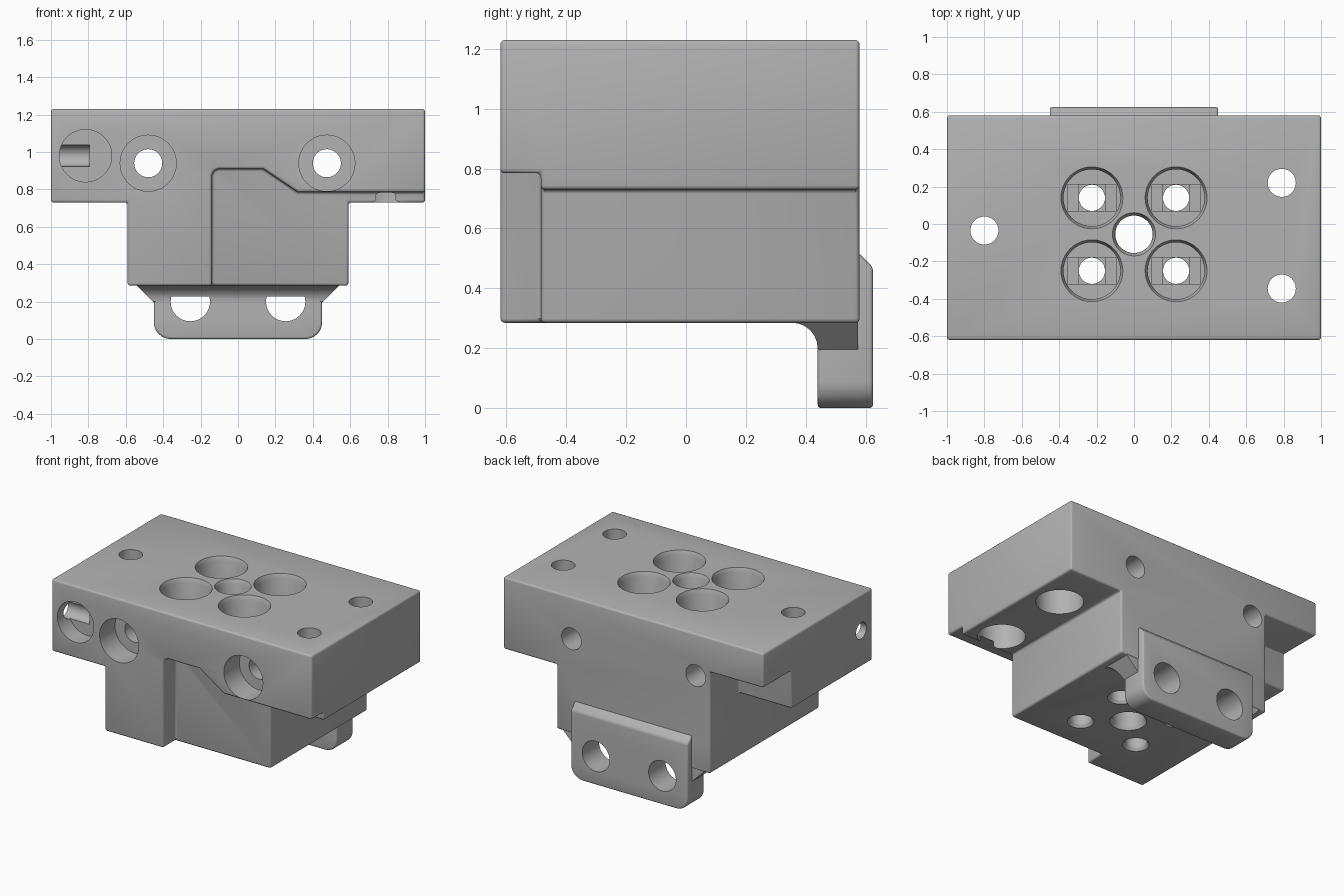
import bpy, bmesh, math
from mathutils import Vector, Matrix

if "Cube" in bpy.data.objects:
    bpy.data.objects.remove(bpy.data.objects["Cube"], do_unlink=True)

grey = bpy.data.materials.new("plain grey")
grey.use_nodes = True
grey.diffuse_color = (0.45, 0.45, 0.45, 1)
grey.node_tree.nodes["Principled BSDF"].inputs["Base Color"].default_value = grey.diffuse_color


def finish(name, bm):
    bmesh.ops.recalc_face_normals(bm, faces=bm.faces)
    mesh = bpy.data.meshes.new(name)
    bm.to_mesh(mesh)
    bm.free()
    ob = bpy.data.objects.new(name, mesh)
    mesh.materials.append(grey)
    bpy.context.collection.objects.link(ob)
    return ob


def prism(name, pts, axis, a, b):
    """Extrude a profile along x (profile in yz) or y (profile in xz)."""
    def place(p, t):
        return (t, p[0], p[1]) if axis == 'x' else (p[0], t, p[1])
    bm = bmesh.new()
    base = bm.faces.new([bm.verts.new(place(p, a)) for p in pts])
    ext = bmesh.ops.extrude_face_region(bm, geom=[base])
    move = Vector(place((0, 0), b - a))
    bmesh.ops.translate(bm, vec=move, verts=[v for v in ext["geom"] if isinstance(v, bmesh.types.BMVert)])
    return finish(name, bm)


def box(x0, x1, y0, y1, z0, z1):
    return prism("cutter", [(x0, z0), (x1, z0), (x1, z1), (x0, z1)], 'y', y0, y1)


def rod(axis, u, v, a, b, r, r_end=None):
    """Cylinder or cone from a to b along an axis; u, v are the other two coordinates."""
    bm = bmesh.new()
    bmesh.ops.create_cone(bm, cap_ends=True, segments=48, radius1=r,
                          radius2=r if r_end is None else r_end, depth=b - a)
    mid = (a + b) / 2
    if axis == 'z':
        m = Matrix.Translation((u, v, mid))
    elif axis == 'y':
        m = Matrix.Translation((u, mid, v)) @ Matrix.Rotation(-math.pi / 2, 4, 'X')
    else:
        m = Matrix.Translation((mid, u, v)) @ Matrix.Rotation(math.pi / 2, 4, 'Y')
    bm.transform(m)
    return finish("cutter", bm)


def apply(ob, mod):
    bpy.context.view_layer.objects.active = ob
    bpy.ops.object.modifier_apply(modifier=mod.name)


def cut(ob, cutter):
    mod = ob.modifiers.new("cut", 'BOOLEAN')
    mod.operation, mod.solver, mod.object = 'DIFFERENCE', 'EXACT', cutter
    apply(ob, mod)
    bpy.data.objects.remove(cutter, do_unlink=True)


def soften(ob, width):
    mod = ob.modifiers.new("soft edges", 'BEVEL')
    mod.width, mod.segments = width, 3
    mod.limit_method, mod.angle_limit = 'ANGLE', math.radians(40)
    apply(ob, mod)


def shade(ob):
    bpy.ops.object.select_all(action='DESELECT')
    ob.select_set(True)
    bpy.context.view_layer.objects.active = ob
    bpy.ops.object.shade_smooth_by_angle(angle=math.radians(32))


FRONT, BACK, TOP, BASE, FLANGE = -0.62, 0.58, 1.23, 0.285, 0.73

# T-shaped body with the stepped front recess and the raised rear corner
body = prism("carriage_body", [(-1, TOP), (-1, FLANGE), (-0.59, FLANGE), (-0.59, BASE),
                               (0.59, BASE), (0.59, FLANGE), (1, FLANGE), (1, TOP)], 'y', FRONT, BACK)
cut(body, prism("cutter", [(-0.14, 0.1), (-0.14, 0.875), (-0.13, 0.9), (-0.105, 0.91), (0.135, 0.91),
                           (0.32, 0.785), (1.2, 0.785), (1.2, 0.1)], 'y', FRONT - 0.2, -0.485))
cut(body, box(-1.2, -0.59, 0.27, 0.8, 0.5, 0.99))
soften(body, 0.014)

# Four deep screw wells with stepped floors
for x in (-0.225, 0.225):
    for y in (0.14, -0.25):
        cut(body, rod('z', x, y, 0.5, TOP + 0.1, 0.152))
        cut(body, rod('z', x, y, TOP - 0.03, TOP + 0.003, 0.152, 0.167))
        cut(body, box(x - 0.13, x + 0.13, y - 0.07, y + 0.07, 0.48, 0.52))
        cut(body, box(x - 0.07, x + 0.07, y - 0.07, y + 0.07, 0.46, 0.5))
        cut(body, rod('z', x, y, 0.1, 0.5, 0.07))
        cut(body, rod('z', x, y, BASE - 0.003, BASE + 0.02, 0.085, 0.07))

# Central passage, flared at both ends
cut(body, rod('z', 0, -0.055, 0.1, TOP + 0.1, 0.1))
cut(body, rod('z', 0, -0.055, TOP - 0.03, TOP + 0.003, 0.1, 0.117))
cut(body, rod('z', 0, -0.055, BASE - 0.003, BASE + 0.025, 0.117, 0.1))

# Flange holes, counterbored from underneath
for x, y in ((-0.8, -0.035), (0.79, 0.22), (0.79, -0.345)):
    cut(body, rod('z', x, y, 0.6, TOP + 0.1, 0.075))
    cut(body, rod('z', x, y, 0.6, 1.0, 0.15))

# Front-to-back holes, counterbored at the front
for x in (-0.48, 0.475):
    cut(body, rod('y', x, 0.94, FRONT - 0.1, BACK + 0.1, 0.075))
    cut(body, rod('y', x, 0.94, FRONT - 0.1, FRONT + 0.17, 0.15))

# Round front pocket reached by a side bore
cut(body, rod('y', -0.815, 0.98, FRONT - 0.1, -0.495, 0.14))
cut(body, rod('x', -0.495, 0.98, -1.1, -0.795, 0.057))

# Rear mounting tab with rounded lower corners
r = 0.09
outline = [(0.45, 0.52)]
for cx, start in ((0.45 - r, 0), (r - 0.45, -90)):
    for i in range(7):
        t = math.radians(start - 15 * i)
        outline.append((cx + r * math.cos(t), r + r * math.sin(t)))
outline.append((-0.45, 0.52))
tab = prism("rear_tab", outline, 'y', 0.44, 0.625)
cut(tab, prism("cutter", [(0.575, 0.52), (0.575, 0.7), (0.7, 0.7), (0.7, 0.395)], 'x', -1, 1))
soften(tab, 0.012)

# Tapered gusset with a concave front, joining the tab to the body
arc = [(0.355 + 0.085 * math.sin(t), 0.2 + 0.085 * math.cos(t))
       for t in (math.radians(15 * i) for i in range(7))]
gusset = prism("tab_gusset", arc + [(0.45, 0.19), (0.575, 0.19), (0.575, 0.3), (0.355, 0.3)], 'x', -0.56, 0.56)
bm = bmesh.new()
bm.from_mesh(gusset.data)
for s in (-1, 1):
    bmesh.ops.bisect_plane(bm, geom=bm.verts[:] + bm.edges[:] + bm.faces[:], plane_co=(s * 0.45, 0, 0.195),
                           plane_no=(s, 0, -1), clear_outer=True)
    bmesh.ops.holes_fill(bm, edges=[e for e in bm.edges if e.is_boundary])
bmesh.ops.recalc_face_normals(bm, faces=bm.faces)
bm.to_mesh(gusset.data)
bm.free()

# Tab screw holes
for x in (-0.255, 0.255):
    for part in (body, tab, gusset):
        cut(part, rod('y', x, 0.2, 0.435, 0.8, 0.105))

for part in (body, tab, gusset):
    shade(part)
